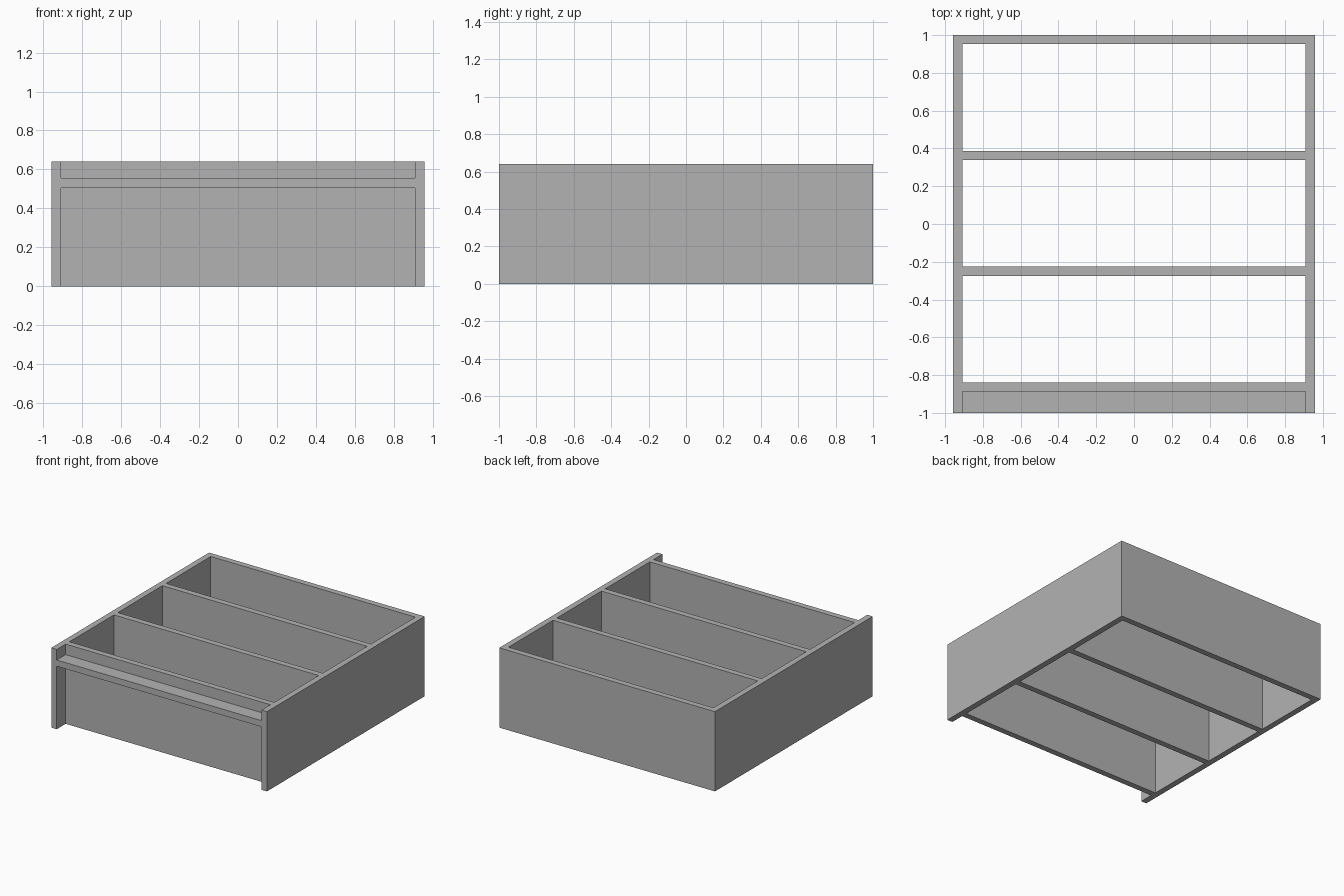
import bpy
import bmesh
from mathutils import Matrix, Vector

cube = bpy.data.objects.get("Cube")
if cube:
    bpy.data.objects.remove(cube, do_unlink=True)

# Overall dimensions
HALF_W, HALF_D, HEIGHT, T = 0.957, 1.0, 0.64, 0.048
INNER = HALF_W - T
PITCH = 0.613          # spacing of the cross panels

grey = bpy.data.materials.new("plain grey")
colour = (0.45, 0.45, 0.45, 1.0)
grey.diffuse_color = colour
grey.use_nodes = True
grey.node_tree.nodes["Principled BSDF"].inputs["Base Color"].default_value = colour


def board(name, low, high):
    """Flat-faced box between two opposite corners."""
    low, high = Vector(low), Vector(high)
    bm = bmesh.new()
    bmesh.ops.create_cube(bm, size=1.0, matrix=Matrix.Diagonal((*(high - low), 1.0)))
    mesh = bpy.data.meshes.new(name)
    bm.to_mesh(mesh)
    bm.free()
    mesh.materials.append(grey)
    obj = bpy.data.objects.new(name, mesh)
    obj.location = (low + high) / 2
    bpy.context.collection.objects.link(obj)
    return obj


# Side panels, running the full depth
board("left_side", (INNER, -HALF_D, 0), (HALF_W, HALF_D, HEIGHT))
board("right_side", (-HALF_W, -HALF_D, 0), (-INNER, HALF_D, HEIGHT))

# Cross panels, evenly spaced from the back to the recessed front
for i, name in enumerate(("back_panel", "rear_divider", "middle_divider", "front_panel")):
    y = HALF_D - i * PITCH
    board(name, (-INNER, y - T, 0), (INNER, y, HEIGHT))

# Ledge in front of the recessed panel
front_face = HALF_D - 3 * PITCH - T
board("front_ledge", (-INNER, -HALF_D, 0.505), (INNER, front_face, 0.555))
